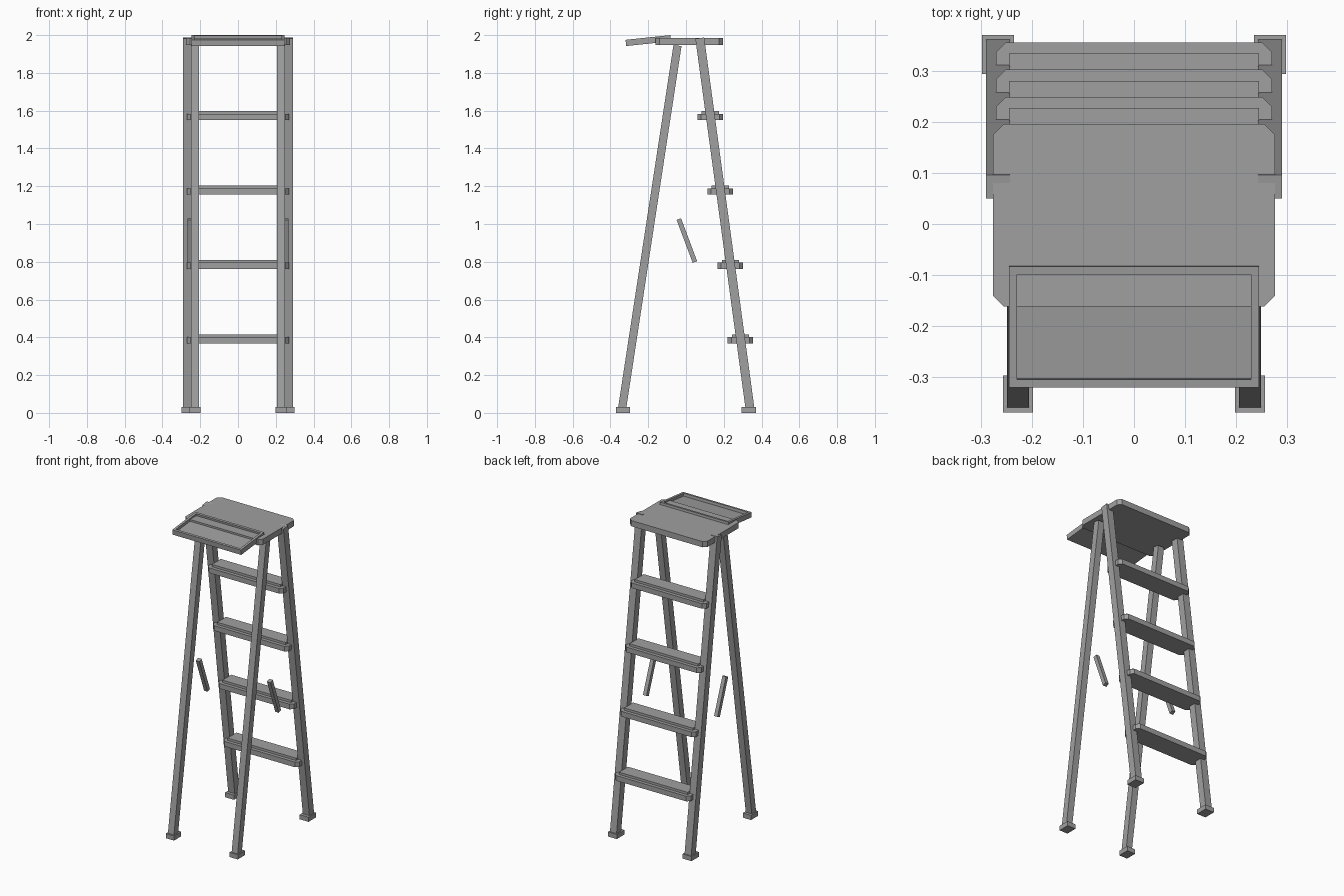
import bpy, bmesh, math
from mathutils import Vector, Matrix

if "Cube" in bpy.data.objects:
    bpy.data.objects.remove(bpy.data.objects["Cube"])

grey = bpy.data.materials.new("plain grey")
grey.diffuse_color = (0.35, 0.35, 0.355, 1)
grey.use_nodes = True
grey.node_tree.nodes["Principled BSDF"].inputs["Base Color"].default_value = grey.diffuse_color


def finish(name, bm):
    bmesh.ops.recalc_face_normals(bm, faces=bm.faces)
    me = bpy.data.meshes.new(name)
    bm.to_mesh(me)
    bm.free()
    me.materials.append(grey)
    ob = bpy.data.objects.new(name, me)
    bpy.context.collection.objects.link(ob)
    return ob


def box(name, centre, size, tilt=0.0):
    bm = bmesh.new()
    m = (Matrix.Translation(centre) @ Matrix.Rotation(tilt, 4, 'X')
         @ Matrix.Diagonal((*size, 1)))
    bmesh.ops.create_cube(bm, size=1, matrix=m)
    return finish(name, bm)


def bar(name, x, a, b, width, thick):
    """Square-ended bar in a plane of constant x between (y, z) points a and b."""
    dy, dz = b[0] - a[0], b[1] - a[1]
    centre = (x, (a[0] + b[0]) / 2, (a[1] + b[1]) / 2)
    return box(name, centre, (width, thick, math.hypot(dy, dz)), math.atan2(-dy, dz))


def chamfered_plate(name, hx, y0, y1, z0, z1, c):
    """Horizontal plate with cut corners."""
    outline = [(-hx + c, y0), (hx - c, y0), (hx, y0 + c), (hx, y1 - c),
               (hx - c, y1), (-hx + c, y1), (-hx, y1 - c), (-hx, y0 + c)]
    bm = bmesh.new()
    face = bm.faces.new([bm.verts.new((x, y, z0)) for x, y in outline])
    ext = bmesh.ops.extrude_face_region(bm, geom=[face])
    verts = [v for v in ext["geom"] if isinstance(v, bmesh.types.BMVert)]
    bmesh.ops.translate(bm, verts=verts, vec=(0, 0, z1 - z0))
    return finish(name, bm)


# Legs, feet and loose braces on both sides
for side, s in (("left", -1), ("right", 1)):
    bar(f"rear_rail_{side}", s * 0.2665, (0.341, 0.006), (0.073, 1.984), 0.047, 0.047)
    bar(f"front_leg_{side}", s * 0.2275, (-0.341, 0.006), (-0.045, 1.945), 0.043, 0.043)
    box(f"rear_foot_{side}", (s * 0.2665, 0.332, 0.015), (0.063, 0.076, 0.03))
    box(f"front_foot_{side}", (s * 0.2275, -0.333, 0.015), (0.059, 0.073, 0.03))
    bar(f"brace_{side}", s * 0.254, (-0.038, 1.026), (0.047, 0.799), 0.025, 0.025)

# Four steps, each with a raised tread pad
for i in range(4):
    y1, z = 0.356 - i * 0.0535, 0.368 + i * 0.394
    chamfered_plate(f"step_{i + 1}", 0.27, y1 - 0.135, y1, z, z + 0.033, 0.019)
    box(f"tread_pad_{i + 1}", (0, y1 - 0.0675, z + 0.0375), (0.49, 0.091, 0.021))

# Top platform
chamfered_plate("top_platform", 0.276, -0.162, 0.196, 1.948, 1.985, 0.021)

# Tilted tool tray with a raised rim
bm = bmesh.new()
bmesh.ops.create_cube(bm, size=1, matrix=Matrix.Diagonal((0.49, 0.238, 0.033, 1)))
bm.normal_update()
top = max(bm.faces, key=lambda f: f.calc_center_median().z)
bmesh.ops.inset_region(bm, faces=[top], thickness=0.022)
ext = bmesh.ops.extrude_face_region(bm, geom=[top])
floor = [v for v in ext["geom"] if isinstance(v, bmesh.types.BMVert)]
bmesh.ops.translate(bm, verts=floor, vec=(0, 0, -0.018))
if top.is_valid:
    bmesh.ops.delete(bm, geom=[top], context='FACES_ONLY')
tray = finish("tool_tray", bm)
tray.location = (0, -0.2, 1.971)
tray.rotation_euler.x = math.radians(6)
